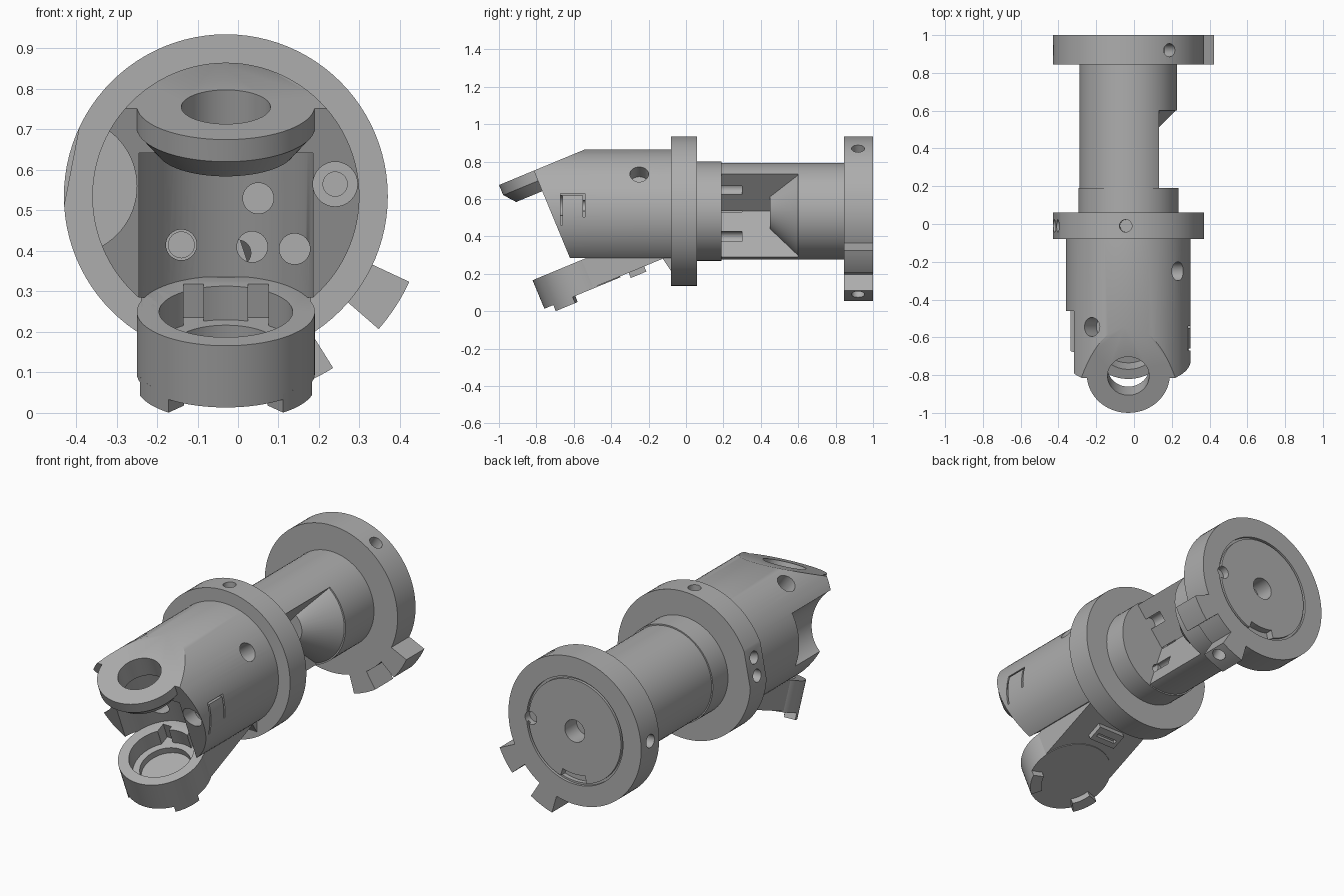
import bpy, bmesh
from math import cos, sin, pi, radians
from mathutils import Matrix

default = bpy.data.objects.get("Cube")
if default:
    bpy.data.objects.remove(default, do_unlink=True)

GREY = (0.42, 0.42, 0.42, 1)
metal = bpy.data.materials.new("plain grey")
metal.use_nodes = True
metal.diffuse_color = GREY
metal.node_tree.nodes["Principled BSDF"].inputs["Base Color"].default_value = GREY

# Working frames: AXIS extrudes along the main axis, TILT along the clamp axis
CX, CZ = -0.03, 0.535
AXIS = Matrix.Translation((CX, 0, CZ)) @ Matrix(((1, 0, 0, 0), (0, 0, 1, 0), (0, 1, 0, 0), (0, 0, 0, 1)))
TILT = Matrix.Translation((CX, -0.617, 0.25)) @ Matrix.Rotation(radians(22.5), 4, 'X')


def radial(angle, y):
    return Matrix.Translation((CX, y, CZ)) @ Matrix.Rotation(pi / 2 - radians(angle), 4, 'Y')


def circle(r, u=0, v=0, n=72):
    return [(u + r * cos(2 * pi * i / n), v + r * sin(2 * pi * i / n)) for i in range(n)]


def rect(u0, u1, v0, v1):
    return [(u0, v0), (u1, v0), (u1, v1), (u0, v1)]


def sector(a0, a1, r0, r1, n=8):
    steps = [radians(a0 + (a1 - a0) * i / n) for i in range(n + 1)]
    outer = [(r1 * cos(a), r1 * sin(a)) for a in steps]
    inner = [(r0 * cos(a), r0 * sin(a)) for a in reversed(steps)] if r0 else [(0, 0)]
    return outer + inner


def prism(name, pts, w0, w1, frame, taper=1):
    """Extrude a profile from w0 to w1, scaling the far end by taper."""
    bm = bmesh.new()
    lo = [bm.verts.new((u, v, w0)) for u, v in pts]
    hi = [bm.verts.new((u * taper, v * taper, w1)) for u, v in pts]
    bm.faces.new(lo[::-1])
    bm.faces.new(hi)
    for i in range(len(pts)):
        j = (i + 1) % len(pts)
        bm.faces.new((lo[i], lo[j], hi[j], hi[i]))
    bm.transform(frame)
    bmesh.ops.recalc_face_normals(bm, faces=bm.faces)
    mesh = bpy.data.meshes.new(name)
    bm.to_mesh(mesh)
    bm.free()
    mesh.materials.append(metal)
    obj = bpy.data.objects.new(name, mesh)
    bpy.context.collection.objects.link(obj)
    return obj


def combine(obj, tools, operation='DIFFERENCE'):
    bpy.context.view_layer.objects.active = obj
    for tool in tools:
        mod = obj.modifiers.new("shape", 'BOOLEAN')
        mod.operation, mod.solver, mod.object = operation, 'EXACT', tool
        bpy.ops.object.modifier_apply(modifier=mod.name)
        bpy.data.objects.remove(tool, do_unlink=True)


def cut(pts, w0, w1, frame=AXIS, taper=1):
    return prism("cutter", pts, w0, w1, frame, taper)


def drill(angle, y, r, r_in, r_out=0.6):
    return cut(circle(r, n=32), r_in, r_out, radial(angle, y))


# Rear flange with two tabs, inset disc, centre bore and radial screw holes
rear = prism("rear_flange", circle(0.40, n=96), 0.845, 1.0, AXIS)
combine(rear, [prism("tab", sector(a, a + 16, 0.36, 0.5), 0.845, 1.0, AXIS) for a in (-41, -74)], 'UNION')
groove = cut(circle(0.29), 0.985, 1.1)
combine(groove, [cut(circle(0.278), 0.9, 1.2)])
combine(rear, [groove, cut(circle(0.06), 0.9, 1.1),
               cut(circle(0.035, 0.265, 0, 24), 0.96, 1.1),
               cut(sector(-105, -72, 0.235, 0.28), 0.96, 1.1)])
combine(rear, [drill(a, 0.92, 0.035, 0.3) for a in (57, 177, 297)])

# Tube with a wedge window that ends in a cone
tube = prism("tube", circle(0.258), 0.15, 0.86, AXIS)
window = cut(sector(-71.7, 50.8, 0, 0.5), 0.19, 0.60)
combine(window, [cut(circle(0.1), 0.45, 0.65, taper=3)])
combine(tube, [window])
combine(tube, [cut(circle(0.032, u, v, 24), 0.1, 0.30)
               for u, v in ((0.08, 0.12), (-0.03, 0), (0.03, -0.14), (-0.11, -0.12))])

# Passages running from the front pocket to the window
PASSAGES = ((0.08, -0.005), (0.065, -0.125), (-0.11, -0.12), (0.17, -0.13))


def passages():
    return [cut(circle(0.038, u, v, 32), -0.9, 0.25) for u, v in PASSAGES]


collar = prism("collar", circle(0.265), 0.04, 0.19, AXIS)
combine(collar, passages())

# Middle flange with a flat on one side and radial screw holes
mid = prism("middle_flange", circle(0.40, n=96), -0.08, 0.06, AXIS)
combine(mid, [cut(rect(-0.3, 0.3, -0.3, 0.3), 0.388, 0.5, radial(169, 0))])
combine(mid, [drill(a, -0.01, 0.033, 0.3) for a in (92, 163, 177)] + passages())

# Front body: flat underside, sloped top, tilted front face
body = prism("front_body", circle(0.33, n=96), -1.0, -0.06, AXIS)
combine(body, [
    cut(rect(-1, 1, -1, -0.25), -1.2, 0.1),
    cut(rect(-1, 1, -1, 2), 0.539, 1.2, TILT),
    cut(rect(-1, 1, -1, 0.01), -0.8, 1.2, TILT),
    cut(circle(0.17, -0.39, 0.025), -1.2, -0.46),
])
# Upper clamp lug, with a tapered underside
combine(body, [prism("lug", circle(0.22, 0, 0.029), 0.48, 0.539, TILT)], 'UNION')
skirt_frame = TILT @ Matrix.Translation((0, 0.029, 0))
combine(body, [prism("lug_skirt", circle(0.17), 0.42, 0.481, skirt_frame, 0.22 / 0.17)], 'UNION')
# Clamp pocket, lug bore, mounting holes
combine(body, [
    cut(circle(0.215, 0, 0.015), -0.3, 0.42, TILT),
    cut(circle(0.11, 0, 0.02), 0.3, 0.7, TILT),
    drill(37, -0.25, 0.05, 0.24),
    drill(126, -0.545, 0.05, 0.22),
    cut(circle(0.055, 0.27, 0.03, 32), -1, -0.64),
    cut(circle(0.03, 0.27, 0.03, 32), -1, -0.45),
] + passages())
# Thin latch slits on the side
side = radial(0, 0)
combine(body, [cut(rect(-z1, -z0, y0, y1), 0.28, 0.4, side) for z0, z1, y0, y1 in (
    (-0.075, 0.095, -0.67, -0.66), (0.085, 0.095, -0.67, -0.54), (-0.03, 0.095, -0.55, -0.54))])

# Lower arm ending in a cup with feet
arm = prism("lower_arm", rect(-0.21, 0.21, 0, 0.56), -0.16, 0, TILT)
combine(arm, [cut(rect(-1, 1, -0.25, 1), -0.7, -0.1),
              cut(rect(-1, 1, -1, 1), -0.09, 0.5)])
arm_low = prism("arm_base", rect(-0.21, 0.21, 0, 0.56), -0.16, 0, TILT)
combine(arm_low, [cut(rect(-1, 1, -0.2, 1), -0.9, 0.5)])
bpy.data.objects.remove(arm, do_unlink=True)
arm_low.name = "lower_arm"
cup = prism("lower_cup", circle(0.22), -0.165, 0, TILT)
bores = [(circle(0.165), -0.09, 0.1), (circle(0.13), -0.125, 0.1)]
bores += [(rect(u - 0.025, u + 0.025, 0, 0.18), -0.09, 0.1) for u in (-0.08, 0.08)]
for part in (arm_low, cup):
    combine(part, [cut(pts, w0, w1, TILT) for pts, w0, w1 in bores])
feet = [prism(name, sector(a, a + 35, 0.16, 0.22), -0.2, -0.15, TILT)
        for name, a in (("right_foot", 195), ("left_foot", 310))]

# Catch and gusset under the arm
catch = prism("catch_plate", rect(-0.08, 0.08, 0.27, 0.36), -0.19, -0.15, TILT)
combine(catch, [cut(rect(-0.06, 0.06, 0.30, 0.32), -0.3, -0.17, TILT)])
gusset = prism("gusset", [(-0.13, 0.29), (-0.07, 0.29), (-0.07, 0.2)], -0.2, 0.2,
               Matrix(((0, 0, 1, CX), (1, 0, 0, 0), (0, 1, 0, 0), (0, 0, 0, 1))))

# Smooth curved walls, keep hard edges crisp
bpy.ops.object.select_all(action='DESELECT')
for obj in [rear, tube, collar, mid, body, arm_low, cup, catch, gusset] + feet:
    obj.select_set(True)
    bpy.context.view_layer.objects.active = obj
bpy.ops.object.shade_smooth_by_angle(angle=radians(30))
